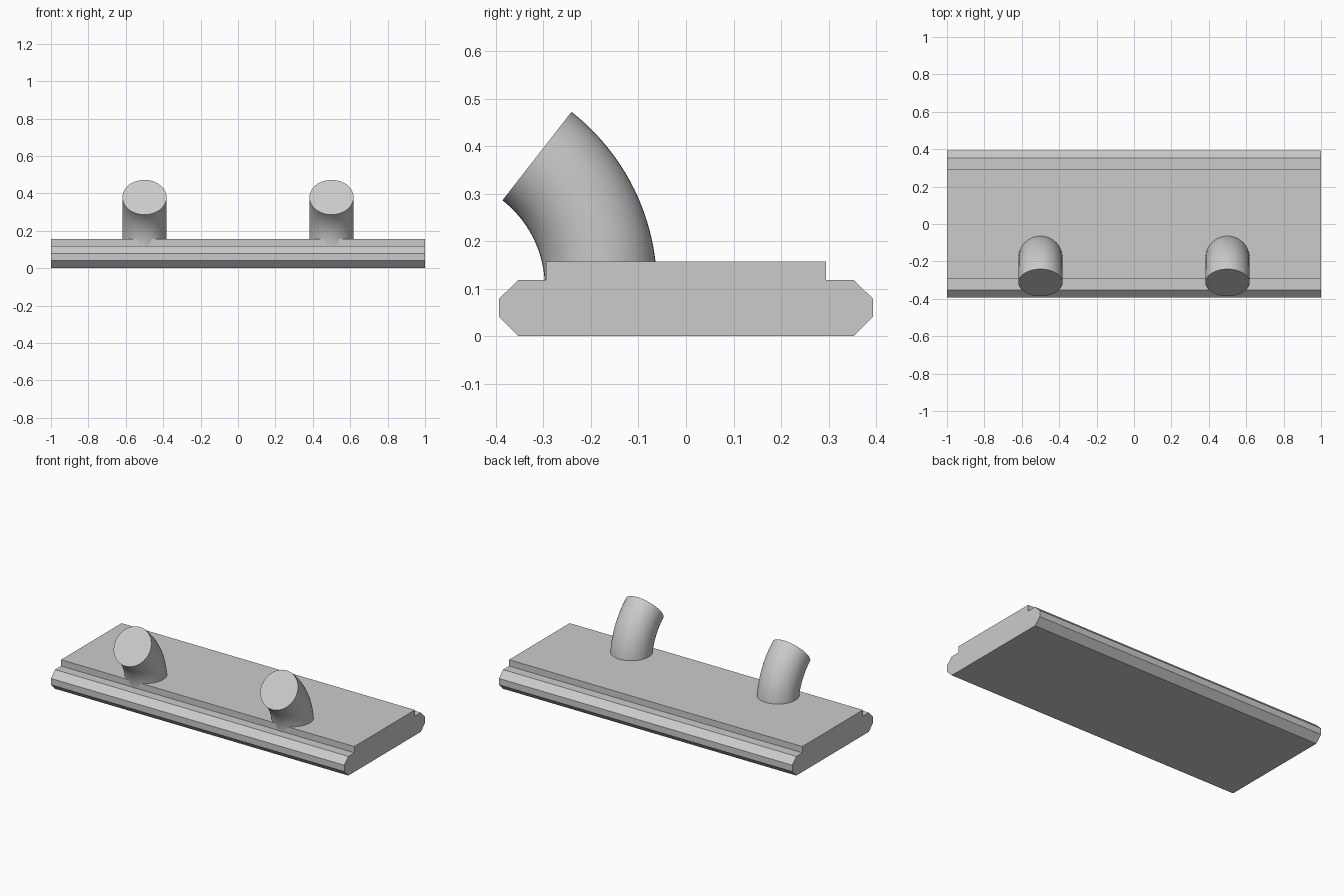
import bpy, bmesh, math
from mathutils import Vector

if "Cube" in bpy.data.objects:
    bpy.data.objects.remove(bpy.data.objects["Cube"])

grey = bpy.data.materials.new("light grey")
grey.diffuse_color = (0.6, 0.6, 0.6, 1)
grey.use_nodes = True
grey.node_tree.nodes["Principled BSDF"].inputs["Base Color"].default_value = grey.diffuse_color


def make_object(name, bm):
    bmesh.ops.recalc_face_normals(bm, faces=bm.faces)
    mesh = bpy.data.meshes.new(name)
    bm.to_mesh(mesh)
    bm.free()
    mesh.materials.append(grey)
    obj = bpy.data.objects.new(name, mesh)
    bpy.context.collection.objects.link(obj)
    return obj


# Base plate: half profile (y, z) mirrored, extruded along x
half = [(0.353, 0), (0.393, 0.04), (0.393, 0.079), (0.353, 0.118),
        (0.295, 0.118), (0.295, 0.157)]
outline = half + [(-y, z) for y, z in reversed(half)]
bm = bmesh.new()
end = bm.faces.new([bm.verts.new((-1, y, z)) for y, z in outline])
new = bmesh.ops.extrude_face_region(bm, geom=[end], use_keep_orig=True)["geom"]
bmesh.ops.translate(bm, vec=(2, 0, 0),
                    verts=[g for g in new if isinstance(g, bmesh.types.BMVert)])
make_object("base_plate", bm)


# Bent peg: a disc spun forward around an axis parallel to x
def bent_peg(name, x):
    radius, bend, sweep = 0.118, 0.35, math.radians(52)
    centre = Vector((x, -0.529, 0.103))
    sides, steps = 48, 24
    bm = bmesh.new()
    rings = []
    for i in range(steps + 1):
        a = sweep * i / steps
        out = Vector((0, math.cos(a), math.sin(a)))
        ring = []
        for j in range(sides):
            t = 2 * math.pi * j / sides
            p = centre + out * (bend + radius * math.cos(t))
            p.x += radius * math.sin(t)
            ring.append(bm.verts.new(p))
        rings.append(ring)
    for r0, r1 in zip(rings, rings[1:]):
        for j in range(sides):
            k = (j + 1) % sides
            bm.faces.new((r0[j], r0[k], r1[k], r1[j]))
    bm.faces.new(rings[0])
    bm.faces.new(rings[-1])
    obj = make_object(name, bm)
    bpy.ops.object.select_all(action='DESELECT')
    obj.select_set(True)
    bpy.context.view_layer.objects.active = obj
    bpy.ops.object.shade_smooth_by_angle(angle=math.radians(30))


bent_peg("left_peg", -0.5)
bent_peg("right_peg", 0.5)
